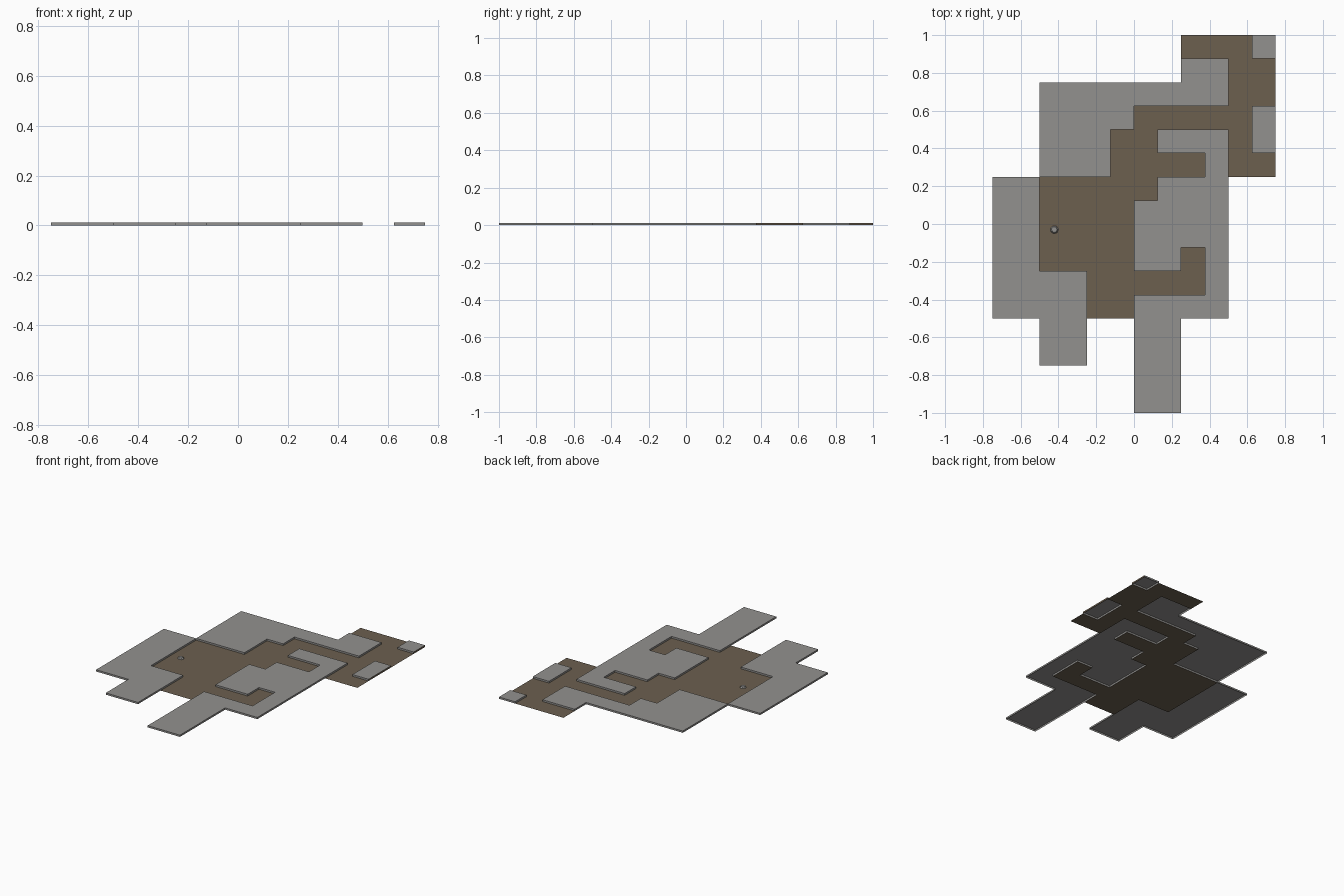
import bpy, bmesh, math

if "Cube" in bpy.data.objects:
    bpy.data.objects.remove(bpy.data.objects["Cube"])

H = 0.0125   # slab height
U = 0.125    # layout grid step


def material(name, rgb):
    m = bpy.data.materials.new(name)
    m.diffuse_color = (*rgb, 1)
    m.use_nodes = True
    m.node_tree.nodes["Principled BSDF"].inputs["Base Color"].default_value = m.diffuse_color
    return m


STONE = material("grey stone", (0.29, 0.285, 0.275))
EARTH = material("brown earth", (0.15, 0.115, 0.078))


def finish(name, bm, mats):
    me = bpy.data.meshes.new(name)
    bm.to_mesh(me)
    bm.free()
    for m in mats:
        me.materials.append(m)
    ob = bpy.data.objects.new(name, me)
    bpy.context.collection.objects.link(ob)
    return ob


def slab(name, outline, edge_x=None):
    """Raised, open-bottomed slab from a counter-clockwise outline in grid steps."""
    bm = bmesh.new()
    low = [bm.verts.new((x * U, y * U, 0)) for x, y in outline]
    top = [bm.verts.new((x * U, y * U, H)) for x, y in outline]
    bm.faces.new(top)
    n = len(outline)
    for i in range(n):
        j = (i + 1) % n
        f = bm.faces.new((low[i], low[j], top[j], top[i]))
        # earth shows on the cut edge of the map
        if edge_x is not None and outline[i][0] == outline[j][0] == edge_x:
            f.material_index = 1
    return finish(name, bm, [STONE, EARTH])


# raised stone slabs
slab("left_slab", [(-6, -4), (-4, -4), (-4, -6), (-2, -6), (-2, -2), (-4, -2),
                   (-4, 2), (-6, 2)])
slab("back_slab", [(-4, 2), (-1, 2), (-1, 4), (0, 4), (0, 5), (4, 5), (4, 7),
                   (2, 7), (2, 6), (-4, 6)])
slab("right_slab", [(0, -8), (2, -8), (2, -4), (4, -4), (4, 4), (1, 4), (1, 3),
                    (3, 3), (3, 2), (1, 2), (1, 1), (0, 1), (0, -2), (2, -2),
                    (2, -1), (3, -1), (3, -3), (0, -3)])
slab("corner_slab", [(5, 7), (6, 7), (6, 8), (5, 8)], 6)
slab("edge_slab", [(5, 3), (6, 3), (6, 5), (5, 5)], 6)

# sunken earth floor, as a strip of rectangles x0, y0, x1, y1
ROOMS = [(-4, -2, 0, 2), (-2, -4, 0, -2), (0, -3, 3, -2), (2, -2, 3, -1),
         (-1, 2, 0, 4), (0, 1, 1, 5), (1, 2, 3, 3), (1, 4, 4, 5),
         (4, 2, 5, 8), (2, 7, 4, 8), (5, 2, 6, 3), (5, 5, 6, 7)]
bm = bmesh.new()
for x0, y0, x1, y1 in ROOMS:
    bm.faces.new([bm.verts.new((x * U, y * U, 0)) for x, y in
                  ((x0, y0), (x1, y0), (x1, y1), (x0, y1))])
bmesh.ops.remove_doubles(bm, verts=bm.verts, dist=1e-5)
finish("earth_floor", bm, [EARTH])

# small loose stone on the floor
bm = bmesh.new()
bmesh.ops.create_cone(bm, cap_ends=True, segments=7, radius1=0.022,
                      radius2=0.015, depth=0.01)
rock = finish("loose_stone", bm, [STONE])
rock.location = (-0.422, -0.03, 0.005)
rock.rotation_euler.z = math.radians(20)
